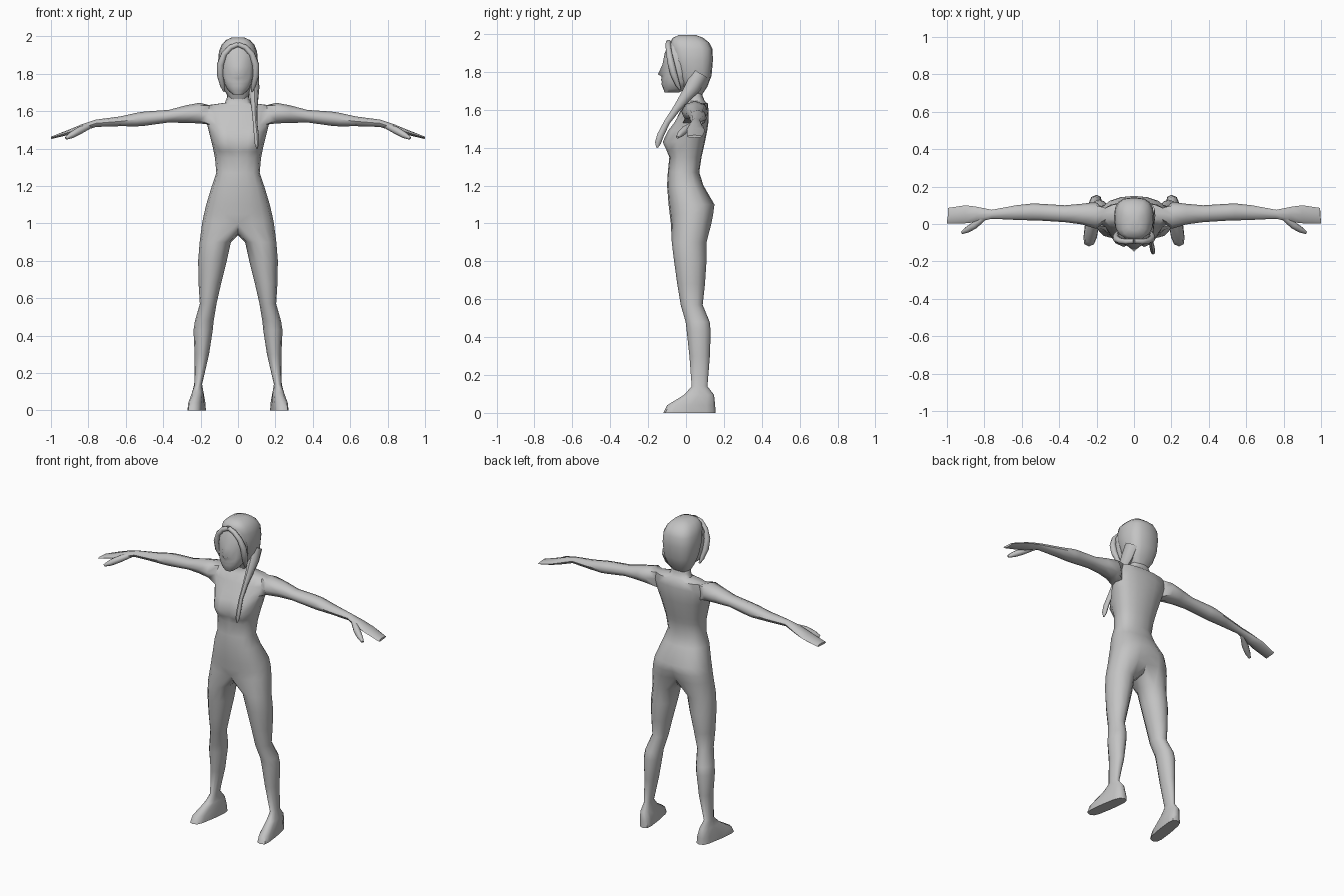
import bpy, bmesh, math
from mathutils import Vector

if "Cube" in bpy.data.objects:
    bpy.data.objects.remove(bpy.data.objects["Cube"])

grey = bpy.data.materials.new("plain grey")
grey.diffuse_color = (0.55, 0.55, 0.55, 1)
grey.use_nodes = True
grey.node_tree.nodes["Principled BSDF"].inputs["Base Color"].default_value = grey.diffuse_color


def spow(v, p):
    """Signed power, squares off an ellipse when p < 1."""
    return math.copysign(abs(v) ** p, v)


def bridge(bm, a, b, closed=True):
    n = len(a)
    for i in range(n if closed else n - 1):
        j = (i + 1) % n
        bm.faces.new((a[i], a[j], b[j], b[i]))


def half_ring(bm, z, w, yf, yb, bump=0, weights=(), px=1.0, py=0.7):
    """Nine points from front centre around the +x side to back centre."""
    cy, ry, ring = (yf + yb) / 2, (yb - yf) / 2, []
    for i in range(9):
        t = math.pi * i / 8
        x = 0 if i in (0, 8) else w * math.sin(t) ** px
        y = cy - ry * spow(math.cos(t), py)
        if i < len(weights):
            y -= bump * weights[i]
        ring.append(bm.verts.new((x, y, z)))
    return ring


def finish(bm, name, mirror=True, angle=50):
    bmesh.ops.recalc_face_normals(bm, faces=bm.faces)
    me = bpy.data.meshes.new(name)
    bm.to_mesh(me)
    bm.free()
    me.materials.append(grey)
    ob = bpy.data.objects.new(name, me)
    bpy.context.collection.objects.link(ob)
    bpy.ops.object.select_all(action='DESELECT')
    ob.select_set(True)
    bpy.context.view_layer.objects.active = ob
    if mirror:
        m = ob.modifiers.new("mirror", 'MIRROR')
        m.merge_threshold = 0.0005
        bpy.ops.object.modifier_apply(modifier=m.name)
    bpy.ops.object.shade_smooth_by_angle(angle=math.radians(angle))
    return ob


def half_loft(name, rows, weights=(), px=1.0, py=0.7):
    bm = bmesh.new()
    rings = [half_ring(bm, *r, weights=weights, px=px, py=py) for r in rows]
    for a, b in zip(rings, rings[1:]):
        bridge(bm, a, b, False)
    bm.faces.new(rings[0])
    bm.faces.new(rings[-1])
    return finish(bm, name)


def tube(name, path, mirror, flat=1.0, n=8):
    """Round strand along (x, y, z, radius) points, thinned in x by flat."""
    bm, rings = bmesh.new(), []
    pts = [Vector(p[:3]) for p in path]
    for i, p in enumerate(pts):
        d = (pts[min(i + 1, len(pts) - 1)] - pts[max(i - 1, 0)]).normalized()
        u = d.cross(Vector((1, 0.2, 0.1))).normalized()
        v = d.cross(u)
        r = path[i][3]
        rings.append([bm.verts.new(p + u * r * math.cos(math.tau * k / n)
                                   + v * r * flat * math.sin(math.tau * k / n))
                      for k in range(n)])
    for a, b in zip(rings, rings[1:]):
        bridge(bm, a, b)
    bm.faces.new(rings[0])
    bm.faces.new(rings[-1])
    return finish(bm, name, mirror)


# Body: half torso, with leg and arm grown from it, then mirrored
bm = bmesh.new()
torso = [  # z, half width, front y, back y, chest bump
    (1.0, .192, -.08, .14, 0), (1.05, .182, -.086, .15, 0),
    (1.1, .17, -.092, .15, 0), (1.2, .14, -.1, .092, 0),
    (1.27, .116, -.096, .07, 0), (1.35, .123, -.088, .082, 0),
    (1.385, .13, -.085, .09, .022), (1.43, .14, -.083, .1, .045),
    (1.49, .155, -.072, .112, .027), (1.53, .165, -.058, .118, .01),
    (1.585, .175, -.035, .12, 0), (1.632, .165, -.005, .115, 0),
    (1.645, .07, .005, .1, 0), (1.67, .06, .01, .088, 0),
    (1.75, .055, 0, .08, 0)]
rings = [half_ring(bm, *r, weights=(.15, 1, .9, .25)) for r in torso]
LOW, TOP = 9, 11                       # rings below and above the arm hole
for r, (a, b) in enumerate(zip(rings, rings[1:])):
    for i in range(8):
        if not (LOW <= r < TOP and i in (3, 4)):
            bm.faces.new((a[i], a[i + 1], b[i + 1], b[i]))
bm.faces.new(rings[-1])
for r, push in ((0, .025), (1, .015)):  # cleft at the back
    rings[r][8].co.y -= push

# Leg and foot
prev = rings[0] + [bm.verts.new(c) for c in
                   ((0, .085, .95), (0, .03, .937), (0, -.04, .945))]
leg = [  # z, inner x, outer x, front y, back y, squareness, toe-out
    (.9, .038, .205, -.075, .108, 1, 0), (.8, .06, .213, -.063, .108, 1, 0),
    (.68, .09, .211, -.046, .1, 1, 0), (.57, .115, .204, -.028, .088, 1, 0),
    (.48, .13, .23, -.002, .125, 1, 0), (.43, .135, .238, .004, .13, 1, 0),
    (.3, .155, .232, .018, .126, 1, 0), (.14, .192, .234, .03, .113, 1, 0),
    (.095, .184, .246, -.01, .148, .8, .01),
    (.04, .182, .258, -.1, .154, .65, .03),
    (0, .182, .26, -.12, .156, .6, .034)]
for z, x0, x1, yf, yb, p, toe in leg:
    ring = []
    for i in range(12):
        a = math.radians((i - 4) * 30)
        s = spow(math.sin(a), p)
        ring.append(bm.verts.new(((x0 + x1) / 2 + (x1 - x0) / 2 * spow(math.cos(a), p)
                                  - toe * s * .6, (yf + yb) / 2 + (yb - yf) / 2 * s, z)))
    bridge(bm, prev, ring)
    prev = ring
bm.faces.new(prev)

# Arm and flat hand
lo, mid, hi = rings[LOW], rings[LOW + 1], rings[TOP]
prev = [lo[3], lo[4], lo[5], mid[5], hi[5], hi[4], hi[3], mid[3]]
arm = [  # x, bottom z, top z, front y, back y
    (.205, 1.535, 1.645, -.025, .118), (.28, 1.537, 1.631, -.002, .108),
    (.37, 1.54, 1.607, .01, .1), (.5, 1.522, 1.598, .018, .108),
    (.54, 1.519, 1.592, .019, .11), (.63, 1.52, 1.572, .022, .1),
    (.76, 1.516, 1.555, .028, .076), (.84, 1.49, 1.528, .01, .092),
    (.9, 1.475, 1.503, .004, .1), (.995, 1.452, 1.466, .004, .086)]
for x, z0, z1, yf, yb in arm:
    ring = []
    for k in range(8):
        a = math.radians(225 + 45 * k)
        y = (yf + yb) / 2 + (yb - yf) / 2 * spow(math.cos(a), .85)
        tip = .01 if x > .95 and y < .04 else 0
        ring.append(bm.verts.new((x + tip / 2, y, (z0 + z1) / 2 + (z1 - z0) / 2 * math.sin(a))))
    bridge(bm, prev, ring)
    prev = ring
bm.faces.new(prev)
finish(bm, "body")

# Thumbs
tube("thumbs", [(.79, .045, 1.525, .016), (.85, -.005, 1.495, .02),
                (.89, -.03, 1.472, .017), (.92, -.046, 1.455, .008)], True)

# Head, with the nose and lips pushed out along the centre line
half_loft("head", [
    (1.69, .028, -.112, -.04, 0), (1.71, .052, -.12, 0, 0),
    (1.735, .068, -.124, .02, .006), (1.747, .073, -.125, .03, .002),
    (1.757, .076, -.126, .03, .006), (1.775, .082, -.124, .04, .004),
    (1.787, .085, -.123, .05, .025), (1.84, .09, -.12, .05, .004),
    (1.9, .086, -.112, .05, 0), (1.95, .064, -.09, .04, 0)], weights=(1,))

# Hair cap tapering to the nape
half_loft("hair", [
    (1.665, .045, .01, .075), (1.72, .078, -.015, .112),
    (1.78, .098, -.045, .135), (1.86, .107, -.07, .142),
    (1.92, .102, -.08, .14), (1.955, .088, -.083, .122),
    (1.98, .065, -.07, .09), (1.995, .032, -.035, .05)], px=.7, py=.75)

# Locks framing the face
tube("face_locks", [(0, -.092, 1.957, .014), (.04, -.094, 1.942, .015),
                    (.074, -.09, 1.905, .016), (.094, -.08, 1.85, .019),
                    (.094, -.065, 1.79, .019), (.083, -.045, 1.735, .013),
                    (.074, -.03, 1.705, .005)], True)

# Long tail of hair swept over one shoulder
tube("hair_tail", [(.078, .075, 1.79, .045), (.083, .04, 1.725, .042),
                   (.086, -.005, 1.665, .03), (.088, -.05, 1.605, .02),
                   (.092, -.1, 1.535, .016), (.099, -.135, 1.465, .018),
                   (.101, -.148, 1.425, .016), (.101, -.153, 1.4, .005)], False, flat=.75)
